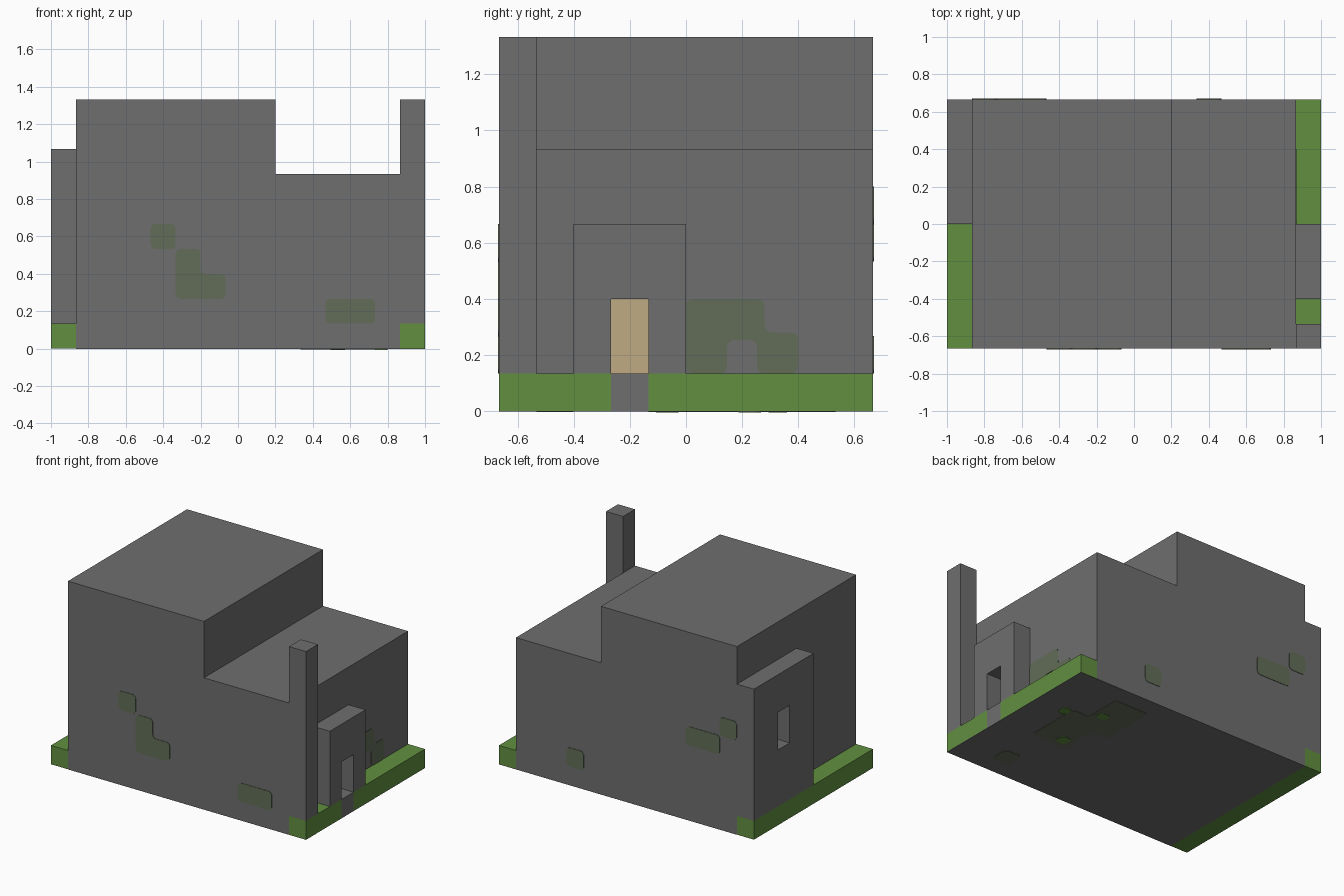
import bpy, bmesh
from mathutils import Matrix, Vector

cube = bpy.data.objects.get("Cube")
if cube:
    bpy.data.objects.remove(cube, do_unlink=True)

U = 2 / 15            # one building block
THIN = 0.003          # thickness of painted plates


def material(name, rgb):
    m = bpy.data.materials.new(name)
    m.use_nodes = True
    m.diffuse_color = (*rgb, 1)
    bsdf = m.node_tree.nodes["Principled BSDF"]
    bsdf.inputs["Base Color"].default_value = (*rgb, 1)
    bsdf.inputs["Roughness"].default_value = 0.9
    return m


STONE = material("stone grey", (0.156, 0.156, 0.156))
GRASS = material("grass green", (0.12, 0.275, 0.051))
MOSS = material("moss", (0.122, 0.155, 0.098))
WOOD = material("pale wood", (0.527, 0.407, 0.223))


def prism(name, outline, origin, u, v, depth, mat, rounding=0):
    """Extrude a flat outline, drawn along u and v, by depth along u x v."""
    bm = bmesh.new()
    face = bm.faces.new([bm.verts.new((a, b, 0)) for a, b in outline])
    if rounding:
        bmesh.ops.bevel(bm, geom=bm.verts[:], offset=rounding, segments=3,
                        profile=0.5, affect='VERTICES')
    out = bmesh.ops.extrude_face_region(bm, geom=bm.faces[:])
    bmesh.ops.translate(bm, vec=(0, 0, depth),
                        verts=[g for g in out["geom"] if isinstance(g, bmesh.types.BMVert)])
    bmesh.ops.recalc_face_normals(bm, faces=bm.faces[:])
    u, v = Vector(u), Vector(v)
    rot = Matrix((u, v, u.cross(v))).transposed().to_4x4()
    bm.transform(Matrix.Translation(origin) @ rot)
    mesh = bpy.data.meshes.new(name)
    bm.to_mesh(mesh)
    bm.free()
    mesh.materials.append(mat)
    ob = bpy.data.objects.new(name, mesh)
    bpy.context.collection.objects.link(ob)
    return ob


def rect(a0, a1, b0, b1):
    return [(a0, b0), (a1, b0), (a1, b1), (a0, b1)]


def box(name, x0, x1, y0, y1, z0, z1, mat):
    return prism(name, rect(x0, x1, y0, y1), (0, 0, z0), (1, 0, 0), (0, 1, 0), z1 - z0, mat)


def cut(ob, cutter):
    mod = ob.modifiers.new("opening", 'BOOLEAN')
    mod.operation, mod.solver, mod.object = 'DIFFERENCE', 'EXACT', cutter
    bpy.context.view_layer.objects.active = ob
    bpy.ops.object.modifier_apply(modifier=mod.name)
    bpy.data.objects.remove(cutter, do_unlink=True)


E, W, D = 7.5 * U, 6.5 * U, 5 * U     # outer edge, wall and half depth

# Stepped main building
steps = [(-W, THIN), (W, THIN), (W, 7 * U), (1.5 * U, 7 * U), (1.5 * U, 10 * U), (-W, 10 * U)]
prism("main_building", steps, (0, D, 0), (1, 0, 0), (0, 0, 1), 2 * D, STONE)

# Grass strips along both sides, with a stone step at the door
box("left_grass_front", W, E, -D, -2 * U, 0, U, GRASS)
box("left_grass_back", W, E, -U, D, 0, U, GRASS)
box("door_step", W, E, -2 * U, -U, 0, U, STONE)
box("right_grass", -E, -W, -D, D, 0, U, GRASS)

# Chimney, and porch with its doorway
box("chimney", W, E, -D, -D + U, U, 10 * U, STONE)
porch = box("porch", W, E, -3 * U, 0, U, 5 * U, STONE)
cut(porch, box("doorway_cutter", W - U, E + U, -2 * U, -U, 0, 3 * U, STONE))
box("door", W, W + THIN, -2 * U, -U, U, 3 * U, WOOD)

# Side annex with its window
annex = box("side_annex", -E, -W, 0, D, U, 8 * U, STONE)
cut(annex, box("window_cutter", -E - U, -W + U, 2 * U, 3 * U, 4 * U, 6 * U, STONE))
box("window_panel", -W - THIN, -W, 2 * U, 3 * U, 4 * U, 6 * U, WOOD)


def patches(name, outlines, origin, u, v, mat=MOSS):
    for i, pts in enumerate(outlines):
        pts = [(a * U, b * U) for a, b in pts]
        prism(f"{name}_{i + 1}", pts, origin, u, v, THIN, mat, 0.025)


# Moss on the walls, measured in blocks
patches("front_moss", [
    rect(-3.5, -2.5, 4, 5),
    [(-2.5, 2), (-0.5, 2), (-0.5, 3), (-1.5, 3), (-1.5, 4), (-2.5, 4)],
    rect(3.5, 5.5, 1, 2),
], (0, -D, 0), (1, 0, 0), (0, 0, 1))
patches("back_moss", [
    rect(-3.5, -2.5, 1, 2),
    rect(3.5, 5.5, 4, 5),
    rect(5.5, 6.5, 5, 6),
], (0, D, 0), (-1, 0, 0), (0, 0, 1))
patches("side_moss", [
    [(0, 1), (1.1, 1), (1.1, 1.9), (1.9, 1.9), (1.9, 1), (3, 1),
     (3, 2.1), (2.1, 2.1), (2.1, 3), (0, 3)],
], (W, 0, 0), (0, 1, 0), (0, 0, 1))

# Underside floor with moss and a few grass spots
box("floor", -W, E, -D, D, -0.001, THIN, STONE)
under = ((0, 0, -0.001), (1, 0, 0), (0, -1, 0))
patches("floor_moss", [
    [(2.5, -4), (4.5, -4), (4.5, -2), (5.5, -2), (5.5, 1), (3.5, 1), (3.5, -1), (2.5, -1)],
    rect(4.5, 5.5, 3, 4),
], *under)
patches("floor_grass", [rect(5.5, 6, -2, -1.4), rect(3.7, 4.3, 0.2, 0.8),
                        rect(3.7, 4.3, -2.7, -2.2)],
        (0, 0, -0.003), (1, 0, 0), (0, -1, 0), GRASS)
